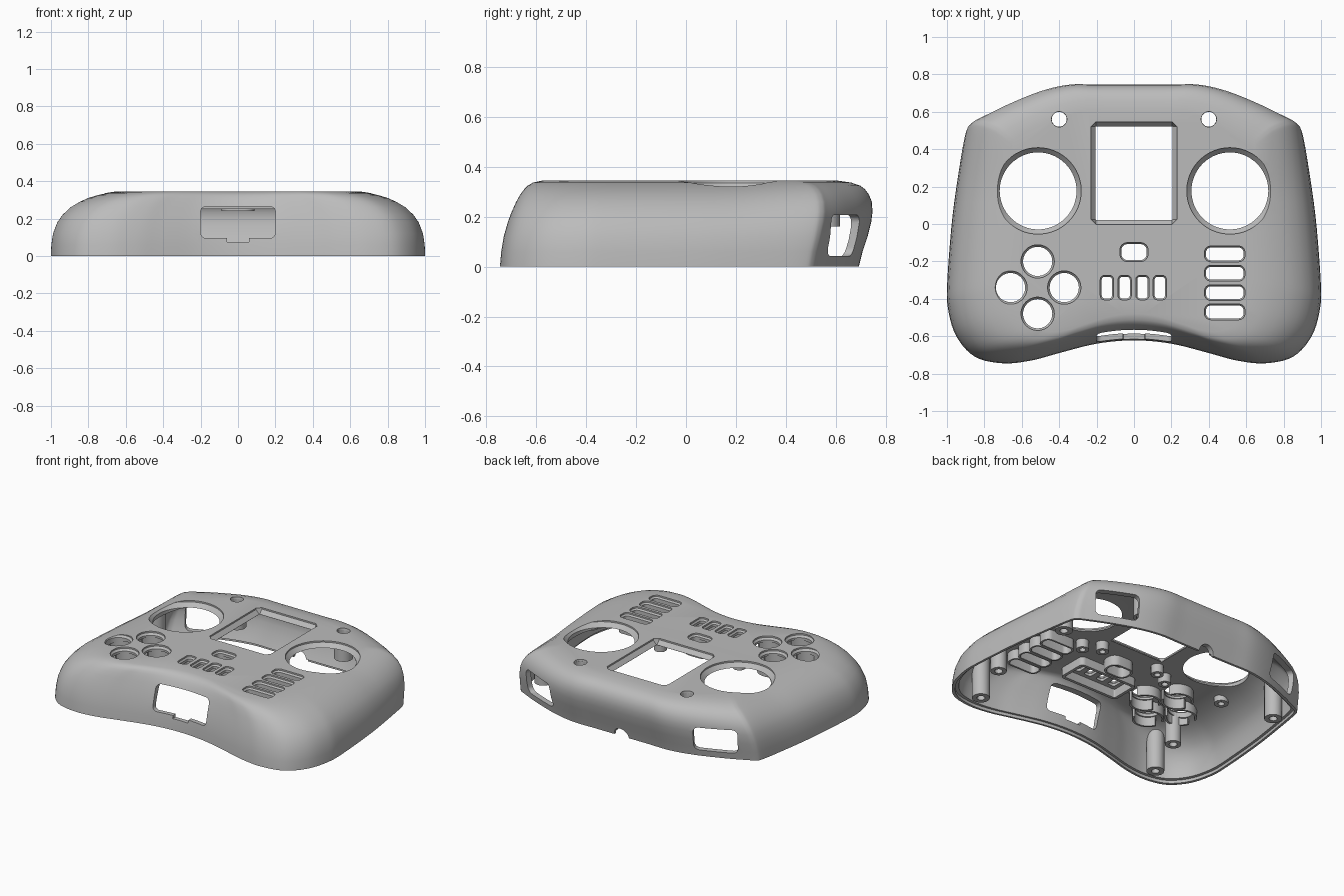
import bpy, bmesh, math
from mathutils import Matrix, Vector

cube = bpy.data.objects.get("Cube")
if cube:
    bpy.data.objects.remove(cube)

grey = bpy.data.materials.new("grey plastic")
grey.use_nodes = True
grey.diffuse_color = (0.5, 0.5, 0.5, 1)
grey.node_tree.nodes["Principled BSDF"].inputs["Base Color"].default_value = (0.5, 0.5, 0.5, 1)

# Half outline from front centre round to back centre
HALF = [(0, -.622), (.2, -.64), (.4, -.69), (.55, -.73), (.7, -.745), (.85, -.71),
        (.95, -.6), (.995, -.45), (.998, -.3), (.97, .05), (.93, .35), (.905, .5),
        (.885, .545), (.84, .572), (.7, .64), (.52, .71), (.36, .745), (.2, .745), (0, .745)]
# Height, then inset at the sides, front and back
LEVELS = [(0, 0, 0, .055), (.06, .003, .005, .04), (.12, .012, .015, .02),
          (.18, .035, .032, .005), (.22, .063, .047, 0), (.26, .105, .065, .003),
          (.29, .155, .082, .015), (.31, .2, .097, .03), (.325, .25, .112, .05),
          (.337, .3, .132, .085), (.345, .38, .17, .14)]
TOP = .345


def smooth_outline(pts, steps=5):
    """Catmull-Rom through the half outline, mirrored to a closed ring."""
    p = [Vector(q) for q in pts]
    p = [Vector((-p[1].x, p[1].y))] + p + [Vector((-p[-2].x, p[-2].y))]
    out = []
    for i in range(1, len(p) - 2):
        a, b, c, d = p[i - 1:i + 3]
        for s in range(steps):
            t = s / steps
            out.append((2 * b + (c - a) * t + (2 * a - 5 * b + 4 * c - d) * t ** 2
                        + (3 * b - a - 3 * c + d) * t ** 3) / 2)
    out.append(p[-2])
    return out + [Vector((-v.x, v.y)) for v in out[-2:0:-1]]


OUTLINE = smooth_outline(HALF)


def body_ring(level, wall=0, z=None):
    h, side, front, back = level
    ring = []
    for v in OUTLINE:
        ease = min(max((v.y - .2) / .4, 0), 1)
        sx = 1 - side * (1 - .35 * ease) - wall
        sy = 1 - ((front if v.y < 0 else back) + wall) / .745
        ring.append((v.x * sx, v.y * sy, h if z is None else z))
    return ring


def loft(bm, rings, closed=False):
    """Skin rings of equal length, capped or closed into a loop."""
    vs = [[bm.verts.new(p) for p in r] for r in rings]
    n = len(vs[0])
    pairs = list(zip(vs, vs[1:])) + ([(vs[-1], vs[0])] if closed else [])
    faces = [bm.faces.new((a[i], a[(i + 1) % n], b[(i + 1) % n], b[i]))
             for a, b in pairs for i in range(n)]
    if not closed:
        faces += [bm.faces.new(vs[0]), bm.faces.new(vs[-1])]
    bmesh.ops.recalc_face_normals(bm, faces=faces)


def make(name, bm):
    me = bpy.data.meshes.new(name)
    bm.to_mesh(me)
    bm.free()
    ob = bpy.data.objects.new(name, me)
    me.materials.append(grey)
    bpy.context.collection.objects.link(ob)
    return ob


def boolean(ob, tool, op):
    tool.hide_render = True
    m = ob.modifiers.new(op, 'BOOLEAN')
    m.object, m.operation, m.solver = tool, op, 'EXACT'
    bpy.ops.object.select_all(action='DESELECT')
    bpy.context.view_layer.objects.active = ob
    ob.select_set(True)
    bpy.ops.object.modifier_apply(modifier=m.name)


def finish(ob):
    bpy.ops.object.select_all(action='DESELECT')
    bpy.context.view_layer.objects.active = ob
    ob.select_set(True)
    bpy.ops.object.shade_smooth_by_angle(angle=math.radians(35))


def rounded(w, h, r, grow=0, seg=6):
    """Rounded rectangle; a circle when w = h = 2r."""
    pts = []
    for k, (sx, sy) in enumerate(((1, 1), (-1, 1), (-1, -1), (1, -1))):
        for i in range(seg + 1):
            a = math.pi / 2 * (k + i / seg)
            pts.append((sx * (w / 2 - r) + (r + grow) * math.cos(a),
                        sy * (h / 2 - r) + (r + grow) * math.sin(a)))
    if w == h == 2 * r:
        pts = [p for i, p in enumerate(pts) if i % (seg + 1)]
    return pts


def hole(bm, x, y, w, h, r, chamfer=.008, seg=6):
    """Cutter through the top with a widened rim."""
    levels = ((.15, 0), (TOP - .012 - chamfer, 0), (TOP - .01, chamfer), (.42, chamfer))
    loft(bm, [[(x + px, y + py, z) for px, py in rounded(w, h, r, g, seg)] for z, g in levels])


def tube(bm, x, y, w, h, r, wall, z0, z1):
    """Hollow collar or post hanging below the top."""
    loft(bm, [[(x + px, y + py, z) for px, py in rounded(w, h, r, g)]
              for z, g in ((z0, 0), (z0, wall), (z1, wall), (z1, 0))], closed=True)


def window(bm, w, h, r, depth, place):
    """Cutter through an upright wall."""
    loft(bm, [[place @ Vector((px, s * depth, pz)) for px, pz in rounded(w, h, r)] for s in (-1, 1)])


# Shell: outer skin, stepped bottom lip, inner skin
WALL, LIP = .034, .016
rings = [body_ring(l) for l in reversed(LEVELS)]
rings += [body_ring(LEVELS[0], LIP), body_ring(LEVELS[0], LIP, .02), body_ring(LEVELS[0], WALL, .02)]
rings += [body_ring(l, WALL, l[0] * (TOP - .037) / TOP) for l in LEVELS[1:]]
bm = bmesh.new()
loft(bm, rings)
shell = make("shell", bm)

# Button, stick, screen and lamp openings
BUTTONS = [(-.515, -.2), (-.66, -.34), (-.373, -.34), (-.515, -.48)]
BARS = [-.16, -.263, -.367, -.47]
KEYS = [-.145, -.05, .045, .138]
bm = bmesh.new()
for s in (-1, 1):
    hole(bm, s * .513, .177, .41, .41, .205, .026, 16)
    hole(bm, s * .4, .56, .08, .08, .04, .001, 8)
hole(bm, 0, .272, .41, .5, .002, .024, 1)
hole(bm, 0, -.15, .135, .085, .032)
for x, y in BUTTONS:
    hole(bm, x, y, .156, .156, .078, .011, 10)
for y in BARS:
    hole(bm, .485, y, .2, .068, .025)
for x in KEYS:
    hole(bm, x, -.34, .055, .115, .015)
cutters = make("top_cutters", bm)
boolean(shell, cutters, 'DIFFERENCE')
bpy.data.objects.remove(cutters)

# Front port, slanted back ports and cable notch
bm = bmesh.new()
window(bm, .4, .17, .03, .15, Matrix.Translation((0, -.6, .18)))
for s in (-1, 1):
    window(bm, .28, .165, .035, .14,
           Matrix.Translation((s * .66, .625, .125)) @ Matrix.Rotation(-s * .4, 4, 'Z'))
window(bm, .11, .11, .055, .15, Matrix.Translation((0, .7, 0)))
cutters = make("side_cutters", bm)
boolean(shell, cutters, 'DIFFERENCE')
bpy.data.objects.remove(cutters)
bm = bmesh.new()
window(bm, .116, .04, .002, .15, Matrix.Translation((0, -.6, .095)))
cutters = make("latch_cutter", bm)
boolean(shell, cutters, 'DIFFERENCE')
bpy.data.objects.remove(cutters)
finish(shell)

# Screw posts, bosses and lamp tubes
bm = bmesh.new()
for s in (-1, 1):
    for x, y, r, bore, low in ((.7, -.63, .055, .025, .005), (.84, .33, .055, .025, .005),
                               (.7, -.46, .05, .025, .12), (.22, -.04, .04, .02, .25),
                               (.33, -.1, .04, .02, .25), (.75, -.06, .045, .02, .25),
                               (.4, .56, .058, .04, .16)):
        tube(bm, s * x, y, 2 * bore, 2 * bore, bore, r - bore, low, .335)
posts = make("screw_posts", bm)

# Guide collars under the buttons and bars
bm = bmesh.new()
for x, y in BUTTONS:
    for start in (20, 200):
        angles = [math.radians(start + 14 * i) for i in range(11)]
        arc = [(.1 * math.cos(a), .1 * math.sin(a)) for a in angles]
        arc += [(.086 * math.cos(a), .086 * math.sin(a)) for a in reversed(angles)]
        loft(bm, [[(x + px, y + py, z) for px, py in arc] for z in (.24, .325)])
for y in BARS:
    tube(bm, .485, y, .206, .074, .028, .012, .24, .325)
tube(bm, 0, -.15, .15, .1, .04, .014, .24, .325)
tube(bm, 0, -.34, .4, .17, .01, .02, .25, .325)
collars = make("button_guides", bm)

# Trim inner parts to the body
bm = bmesh.new()
loft(bm, [body_ring(l, .016, l[0] * (TOP - .012) / TOP) for l in LEVELS])
trim = make("trim_volume", bm)
for ob in (posts, collars):
    boolean(ob, trim, 'INTERSECT')
    finish(ob)
bpy.data.objects.remove(trim)
